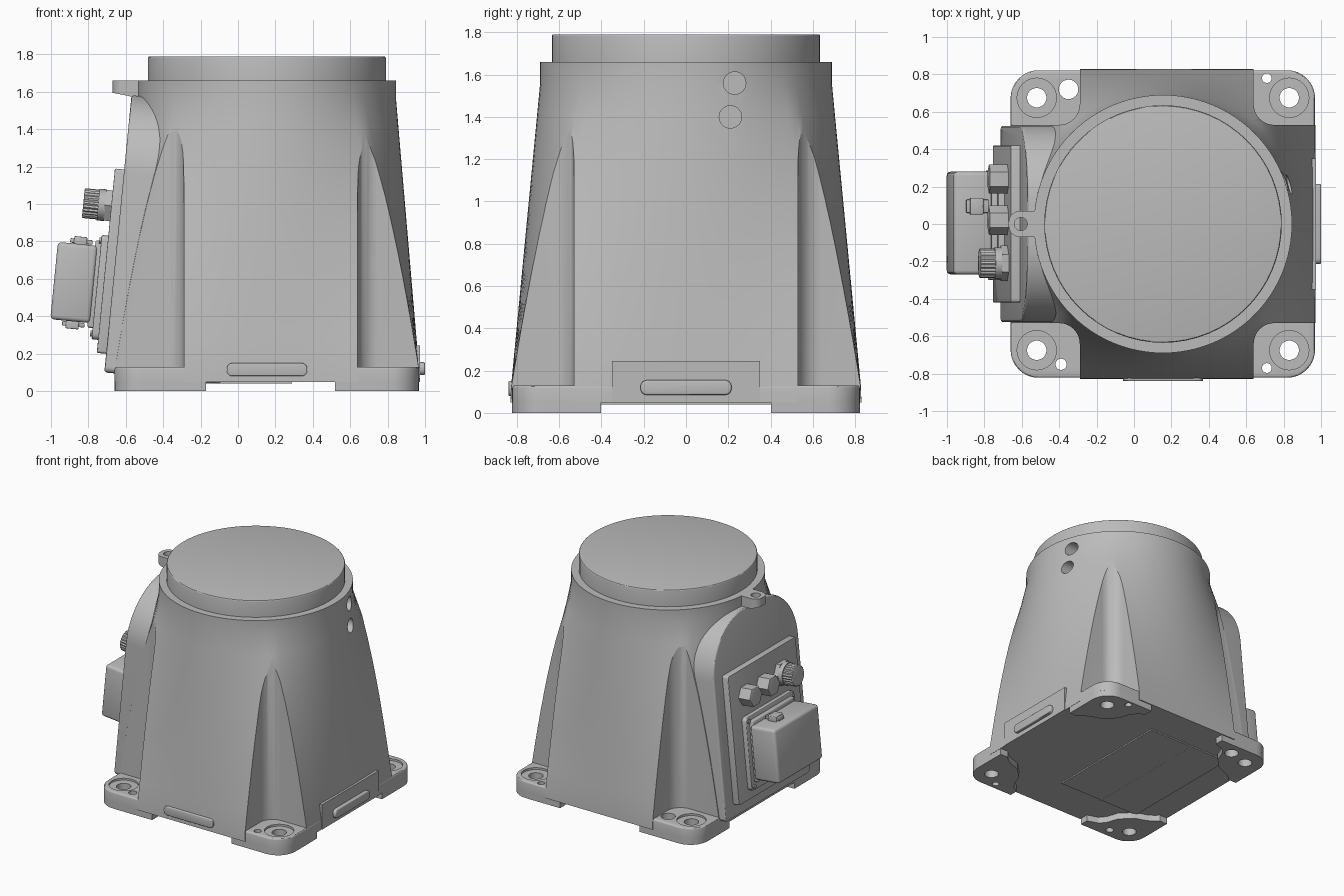
import bpy, bmesh, math
from mathutils import Matrix, Vector

cube = bpy.data.objects.get("Cube")
if cube:
    bpy.data.objects.remove(cube)

grey = bpy.data.materials.new("cast_grey")
grey.use_nodes = True
grey.diffuse_color = (0.5, 0.5, 0.5, 1)
grey.node_tree.nodes["Principled BSDF"].inputs["Base Color"].default_value = (0.5, 0.5, 0.5, 1)

CX, TOP = 0.155, 1.66
HX, HY, R = 0.815, 0.83, 0.69
TILT = 0.098
PANEL = Matrix.Translation((-0.715, 0, 0.1)) @ Matrix.Rotation(TILT, 4, 'Y')
WORLD = Matrix.Identity(4)


def finish(name, bm, matrix=WORLD):
    bm.transform(matrix)
    bmesh.ops.recalc_face_normals(bm, faces=bm.faces)
    mesh = bpy.data.meshes.new(name)
    bm.to_mesh(mesh)
    bm.free()
    mesh.materials.append(grey)
    obj = bpy.data.objects.new(name, mesh)
    bpy.context.collection.objects.link(obj)
    smooth(obj)
    return obj


def smooth(obj):
    bpy.ops.object.select_all(action='DESELECT')
    obj.select_set(True)
    bpy.context.view_layer.objects.active = obj
    bpy.ops.object.shade_smooth_by_angle(angle=math.radians(30))


def cut(target, cutter):
    mod = target.modifiers.new("cut", 'BOOLEAN')
    mod.operation, mod.solver, mod.object = 'DIFFERENCE', 'EXACT', cutter
    bpy.ops.object.select_all(action='DESELECT')
    target.select_set(True)
    bpy.context.view_layer.objects.active = target
    bpy.ops.object.modifier_apply(modifier=mod.name)
    bpy.data.objects.remove(cutter)
    smooth(target)


def box(name, lo, hi, bevel=0.0, matrix=WORLD):
    bm = bmesh.new()
    bmesh.ops.create_cube(bm, size=1)
    for v in bm.verts:
        v.co = Vector(l + (h - l) * (c + 0.5) for l, h, c in zip(lo, hi, v.co))
    if bevel:
        bmesh.ops.bevel(bm, geom=bm.edges[:], offset=bevel, segments=3, profile=0.5, affect='EDGES')
    return finish(name, bm, matrix)


def prism(name, points, lo, hi, matrix=WORLD, bevel=0.0):
    """Extrude an outline along z; bevel rounds the upper rim."""
    bm = bmesh.new()
    base = bm.faces.new([bm.verts.new((x, y, lo)) for x, y in points])
    new = bmesh.ops.extrude_face_region(bm, geom=[base])['geom']
    top = [v for v in new if isinstance(v, bmesh.types.BMVert)]
    bmesh.ops.translate(bm, verts=top, vec=(0, 0, hi - lo))
    if bevel:
        rim = [e for e in bm.edges if all(v in top for v in e.verts)]
        bmesh.ops.bevel(bm, geom=rim, offset=bevel, segments=3, profile=0.5, affect='EDGES')
    return finish(name, bm, matrix)


def circle(r, sides=32, x=0, y=0):
    turn = [2 * math.pi * i / sides for i in range(sides)]
    return [(x + r * math.cos(a), y + r * math.sin(a)) for a in turn]


def rounded_rect(x0, x1, y0, y1, radii, steps=10):
    """Radii run: lower left, lower right, upper right, upper left."""
    pts = []
    corners = [(x0, y0, 1, 1), (x1, y0, -1, 1), (x1, y1, -1, -1), (x0, y1, 1, -1)]
    for k, ((x, y, sx, sy), r) in enumerate(zip(corners, radii)):
        if not r:
            pts.append((x, y))
            continue
        for i in range(steps + 1):
            a = math.pi + math.pi / 2 * (k + i / steps)
            pts.append((x + sx * r + r * math.cos(a), y + sy * r + r * math.sin(a)))
    return pts


# Main casting: square base lofted into a round neck
bm = bmesh.new()
N = 96
rings = []
for z in [0.05, 0.13] + [0.13 + 0.1425 * i for i in range(1, 11)] + [TOP]:
    t = min(1, max(0, (z - 0.1) / 1.46))
    ring = []
    for i in range(N):
        a = 2 * math.pi * i / N
        c, s = math.cos(a), math.sin(a)
        m = max(abs(c), abs(s))
        x = (1 - t) * HX * c / m + t * R * c
        y = (1 - t) * HY * s / m + t * R * s
        ring.append(bm.verts.new((CX + x, y, z)))
    rings.append(ring)
for a, b in zip(rings, rings[1:]):
    for i in range(N):
        j = (i + 1) % N
        bm.faces.new((a[i], a[j], b[j], b[i]))
bm.faces.new(rings[0])
bm.faces.new(rings[-1])
body = finish("tapered_body", bm)

# Corner recesses with a rounded inner edge
for sy in (-1, 1):
    y0, y1 = sorted((sy * 0.53, sy * 1.2))
    near = (0, 3) if sy > 0 else (3, 0)
    right = [0.11 if k == near[0] else 0 for k in range(4)]
    left = [0.11 if k == (1 if sy > 0 else 2) else 0 for k in range(4)]
    cut(body, prism("recess", rounded_rect(0.64, 1.3, y0, y1, right), -0.2, 1.6))
    cut(body, prism("recess", rounded_rect(-1.2, -0.29, y0, y1, left), -0.2, 1.6))

# Round openings in the side of the neck
SIDE = Matrix.Rotation(math.pi / 2, 4, 'Y')
for y, z in ((0.23, 1.56), (0.21, 1.40)):
    cut(body, prism("bore", circle(0.053), 0.72, 1.1, Matrix.Translation((0, y, z)) @ SIDE))

# Neck cap
prism("top_cap", circle(0.635, 64, CX), TOP - 0.02, 1.79, bevel=0.008)

# Base flange and four feet
flange = prism("base_flange", rounded_rect(-0.66, 0.968, -0.822, 0.822, [0.15] * 4), 0.05, 0.13, bevel=0.012)
feet = {}
for sx in (-1, 1):
    for sy in (-1, 1):
        p, cx = (0.45, 0.968) if sx > 0 else (0.49, -0.66)
        arc = [(0.15 - 0.15 * math.cos(a), 0.15 - 0.15 * math.sin(a))
               for a in [math.pi / 2 * i / 8 for i in range(9)]]
        inner = [(p, 0), (p, 0.07), (0.40, 0.10), (0.36, 0.15), (0.33, 0.24), (0.24, 0.33),
                 (0.15, 0.36), (0.10, 0.39), (0.07, 0.42), (0, 0.42)]
        pts = [(cx - sx * u, sy * (0.822 - v)) for u, v in arc + inner]
        side = ("left" if sx > 0 else "right")
        feet[sx, sy] = prism(("front_" if sy < 0 else "back_") + side + "_foot", pts, 0, 0.055)

# Bolt holes with counterbores, and dowel holes
holes = [(sx, sy, 0.83 if sx > 0 else -0.52, 0.675 * sy, 0.052) for sx, sy in feet]
for sx, sy, x, y, r in holes:
    cut(flange, prism("counterbore", circle(0.105, 32, x, y), 0.115, 0.2))
holes += [(-1, 1, -0.35, 0.72, 0.052), (1, 1, 0.71, 0.78, 0.026),
          (1, -1, 0.71, -0.77, 0.026), (-1, -1, -0.39, -0.75, 0.03)]
for sx, sy, x, y, r in holes:
    for target in (flange, feet[sx, sy]):
        cut(target, prism("bolt_hole", circle(r, 24, x, y), -0.1, 0.3))

# Underside cover, side pads and grip bars
box("underside_cover", (-0.44, -0.5, 0.04), (0.29, 0.55, 0.06))
box("side_pad", (0.8, -0.35, 0.05), (0.974, 0.35, 0.245))
BAR = rounded_rect(-0.215, 0.215, -0.035, 0.035, [0.03] * 4, 5)
FRONT = Matrix.Rotation(math.pi / 2, 4, 'X')
prism("front_grip_bar", BAR, 0, 0.05, Matrix.Translation((CX, -0.79, 0.115)) @ FRONT, 0.006)
prism("side_grip_bar", BAR, 0, 0.06,
      Matrix.Translation((0.94, 0, 0.12)) @ Matrix.Rotation(math.pi / 2, 4, 'Z') @ FRONT, 0.008)

# Arched connection housing: local z of OUT points away from the sloped face
OUT = PANEL @ Matrix(((0, 0, -1, 0), (1, 0, 0, 0), (0, 1, 0, 0), (0, 0, 0, 1)))
prism("arched_housing", rounded_rect(-0.525, 0.525, 0, 1.49, [0.03, 0.03, 0.42, 0.42], 16), -0.62, 0, OUT, 0.015)
prism("mounting_plate", rounded_rect(-0.42, 0.42, 0.1, 1.09, [0.015] * 4, 3), -0.01, 0.05, OUT, 0.006)
prism("connector_flange", rounded_rect(-0.3, 0.3, 0.17, 0.73, [0.03] * 4, 4), 0.04, 0.085, OUT, 0.006)
box("connector_collar", (-0.115, -0.26, 0.23), (-0.07, 0.26, 0.7), 0.012, PANEL)
box("connector_box", (-0.315, -0.27, 0.255), (-0.1, 0.28, 0.67), 0.022, PANEL)
for y in (-0.27, 0.27):
    for z in (0.2, 0.7):
        prism("flange_screw", circle(0.016, 12, y, z), 0.08, 0.095, OUT)

# Latches above and below the connector box
for name, z in (("upper_latch", 0.685), ("lower_latch", 0.24)):
    box(name, (-0.23, 0.05, z - 0.025), (-0.16, 0.14, z + 0.025), 0.006, PANEL)
    box(name + "_bar", (-0.25, 0.06, z - 0.012), (-0.13, 0.13, z + 0.012), 0.005, PANEL)

# Hex plugs and the knurled plug
for y in (0.24, 0.02):
    prism("hex_plug", circle(0.078, 6, y, 0.89), 0.04, 0.15, OUT, 0.006)
prism("plug_nut", circle(0.095, 6, -0.21, 0.89), 0.04, 0.085, OUT)
prism("plug_thread", circle(0.085, 32, -0.21, 0.89), 0.08, 0.12, OUT)
knurl = [(-0.21 + r * math.cos(a), 0.89 + r * math.sin(a))
         for r, a in [(0.08 - 0.006 * (i % 2), math.pi * i / 24) for i in range(48)]]
prism("knurled_plug", knurl, 0.115, 0.2, OUT, 0.006)

# Lifting lug with an eye hole
lug = prism("lifting_lug", rounded_rect(-0.67, -0.45, -0.07, 0.07, [0.06, 0, 0, 0.06], 8), 1.575, TOP)
cut(lug, box("slope", (-0.3, -0.3, -0.2), (0.3, 0.3, 0),
             0, Matrix.Translation((-0.67, 0, 1.595)) @ Matrix.Rotation(0.2, 4, 'Y')))
cut(lug, prism("eye", circle(0.035, 24, -0.605), 1.4, 1.8))
